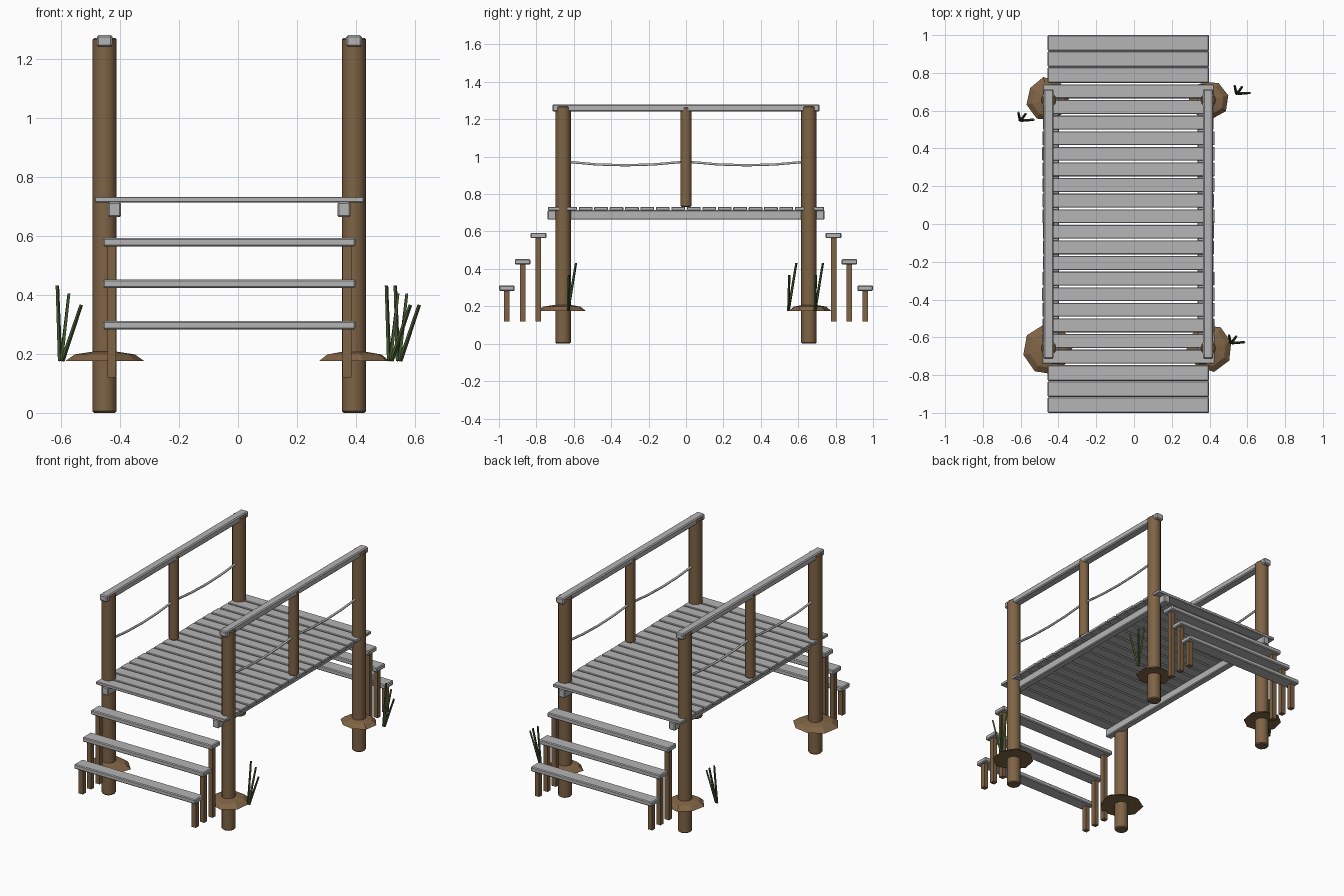
import bpy, bmesh, math, random
from mathutils import Vector, Matrix

if "Cube" in bpy.data.objects:
    bpy.data.objects.remove(bpy.data.objects["Cube"])

random.seed(4)
CX = -0.0295            # centre line of the bridge (grass shifts the bounds)
POST_X, POST_Y = 0.4225, 0.657


def material(name, rgb):
    m = bpy.data.materials.new(name)
    m.diffuse_color = (*rgb, 1)
    m.use_nodes = True
    m.node_tree.nodes["Principled BSDF"].inputs["Base Color"].default_value = m.diffuse_color
    return m


GREY = material("weathered grey wood", (0.46, 0.46, 0.46))
BROWN = material("brown timber", (0.21, 0.125, 0.06))
EARTH = material("brown earth", (0.22, 0.13, 0.062))
GREEN = material("dark green grass", (0.055, 0.095, 0.03))


def finish(name, bm, mat, smooth=False):
    bmesh.ops.recalc_face_normals(bm, faces=bm.faces)
    me = bpy.data.meshes.new(name)
    bm.to_mesh(me)
    bm.free()
    me.materials.append(mat)
    ob = bpy.data.objects.new(name, me)
    bpy.context.collection.objects.link(ob)
    if smooth:
        bpy.ops.object.select_all(action='DESELECT')
        ob.select_set(True)
        bpy.context.view_layer.objects.active = ob
        bpy.ops.object.shade_smooth_by_angle(angle=math.radians(35))
    return ob


def add_box(bm, lo, hi, bevel=0.0):
    lo, hi = Vector(lo), Vector(hi)
    mat = Matrix.Translation((lo + hi) / 2) @ Matrix.Diagonal((*(hi - lo), 1))
    verts = bmesh.ops.create_cube(bm, size=1, matrix=mat)["verts"]
    if bevel:
        edges = list({e for v in verts for e in v.link_edges})
        bmesh.ops.bevel(bm, geom=edges, offset=bevel, segments=1, affect='EDGES')


def box(name, lo, hi, mat, bevel=0.0):
    bm = bmesh.new()
    add_box(bm, lo, hi, bevel)
    return finish(name, bm, mat)


def add_rod(bm, a, b, r1, r2, sides):
    a, b = Vector(a), Vector(b)
    d = b - a
    mat = Matrix.Translation((a + b) / 2) @ d.to_track_quat('Z', 'Y').to_matrix().to_4x4()
    bmesh.ops.create_cone(bm, cap_ends=True, segments=sides, radius1=r1,
                          radius2=r2, depth=d.length, matrix=mat)


def post(name, x, y, z0, z1, r):
    bm = bmesh.new()
    add_rod(bm, (x, y, z0), (x, y, z1), r, r, 12)
    rims = [e for e in bm.edges if abs(e.verts[0].co.z - e.verts[1].co.z) < 1e-5]
    bmesh.ops.bevel(bm, geom=rims, offset=0.006, segments=1, affect='EDGES')
    finish(name, bm, BROWN, smooth=True)


def mound(name, x, y, r):
    # low irregular heap: flat base, shoulder ring and a peak round the post
    bm = bmesh.new()
    n = 8
    base, shoulder = [], []
    for i in range(n):
        a = 2 * math.pi * (i + 0.3) / n
        k = r * random.uniform(0.88, 1.04)
        c, s = math.cos(a), math.sin(a)
        base.append(bm.verts.new((x + k * c, y + k * s, 0.175)))
        shoulder.append(bm.verts.new((x + 0.76 * k * c, y + 0.76 * k * s, 0.198)))
    top = bm.verts.new((x, y, 0.214))
    bm.faces.new(base)
    for i in range(n):
        j = (i + 1) % n
        bm.faces.new((base[i], base[j], shoulder[j], shoulder[i]))
        bm.faces.new((shoulder[i], shoulder[j], top))
    finish(name, bm, EARTH)


# deck planks
N, PITCH = 18, 0.0826
bm = bmesh.new()
for i in range(N):
    y = (i - (N - 1) / 2) * PITCH
    h = 0.457 - random.uniform(0, 0.006)
    w = 0.0365
    add_box(bm, (CX - h, y - w, 0.713), (CX + h, y + w, 0.732), 0.003)
finish("deck_planks", bm, GREY)

for sx, side in ((-1, "left"), (1, "right")):
    x = CX + sx * POST_X
    # beam under the deck
    bx = CX + sx * 0.389
    box(f"deck_beam_{side}", (bx - 0.022, -0.741, 0.663), (bx + 0.022, 0.741, 0.714),
        GREY, 0.005)
    # handrail and its middle post
    box(f"handrail_{side}", (x - 0.0265, -0.714, 1.241), (x + 0.0265, 0.714, 1.28),
        GREY, 0.006)
    post(f"middle_post_{side}", x, 0, 0.731, 1.267, 0.03)
    for sy, end in ((-1, "front"), (1, "back")):
        # main posts
        post(f"post_{end}_{side}", x, sy * POST_Y, 0, 1.271, 0.041)
        # sagging rope between the posts
        cu = bpy.data.curves.new(f"rope_{end}_{side}", 'CURVE')
        cu.dimensions = '3D'
        cu.bevel_depth = 0.007
        cu.bevel_resolution = 1
        cu.use_fill_caps = True
        sp = cu.splines.new('POLY')
        sp.points.add(4)
        for i, p in enumerate(sp.points):
            t = i / 4
            sag = 0.018 * (1 - (2 * t - 1) ** 2)
            p.co = (x, sy * (0.02 + 0.61 * t), 0.972 - sag, 1)
        cu.materials.append(GREY)
        bpy.context.collection.objects.link(bpy.data.objects.new(cu.name, cu))

# earth mounds round the main posts
mound("mound_front_left", CX - POST_X, -0.66, 0.138)
mound("mound_front_right", CX + POST_X, -0.655, 0.128)
mound("mound_back_left", CX - POST_X, 0.66, 0.118)
mound("mound_back_right", CX + POST_X, 0.655, 0.112)

# steps at both ends, each tread on square legs
for sy, end in ((-1, "front"), (1, "back")):
    for i in range(3):
        y0 = 1.0 - 0.0845 * i
        z = 0.283 + 0.1405 * i
        ya, yb = sorted((sy * y0, sy * (y0 - 0.084)))
        box(f"step_{end}_{i + 1}", (CX - 0.4275, ya, z), (CX + 0.4275, yb, z + 0.029),
            GREY, 0.005)
        bm = bmesh.new()
        yc = (ya + yb) / 2
        for sx in (-1, 1):
            lx = CX + sx * 0.3985
            add_box(bm, (lx - 0.015, yc - 0.015, 0.12), (lx + 0.015, yc + 0.015, z + 0.005))
        finish(f"step_legs_{end}_{i + 1}", bm, BROWN)

# grass tufts: three leaning blades each
TUFTS = {"back_left": (-0.599, 0.548), "front_right": (0.516, -0.63),
         "back_right": (0.546, 0.69)}
BLADES = ((-0.009, 0.042, 0.255), (0.026, 0.036, 0.228), (0.064, 0.004, 0.19))
for name, (x, y) in TUFTS.items():
    bm = bmesh.new()
    for k, (dx, dy, dz) in enumerate(BLADES):
        b = Vector((x + 0.004 * (k - 1), y, 0.176))
        add_rod(bm, b, b + Vector((dx, dy, dz)), 0.0075, 0.006, 4)
    finish(f"grass_{name}", bm, GREEN)
